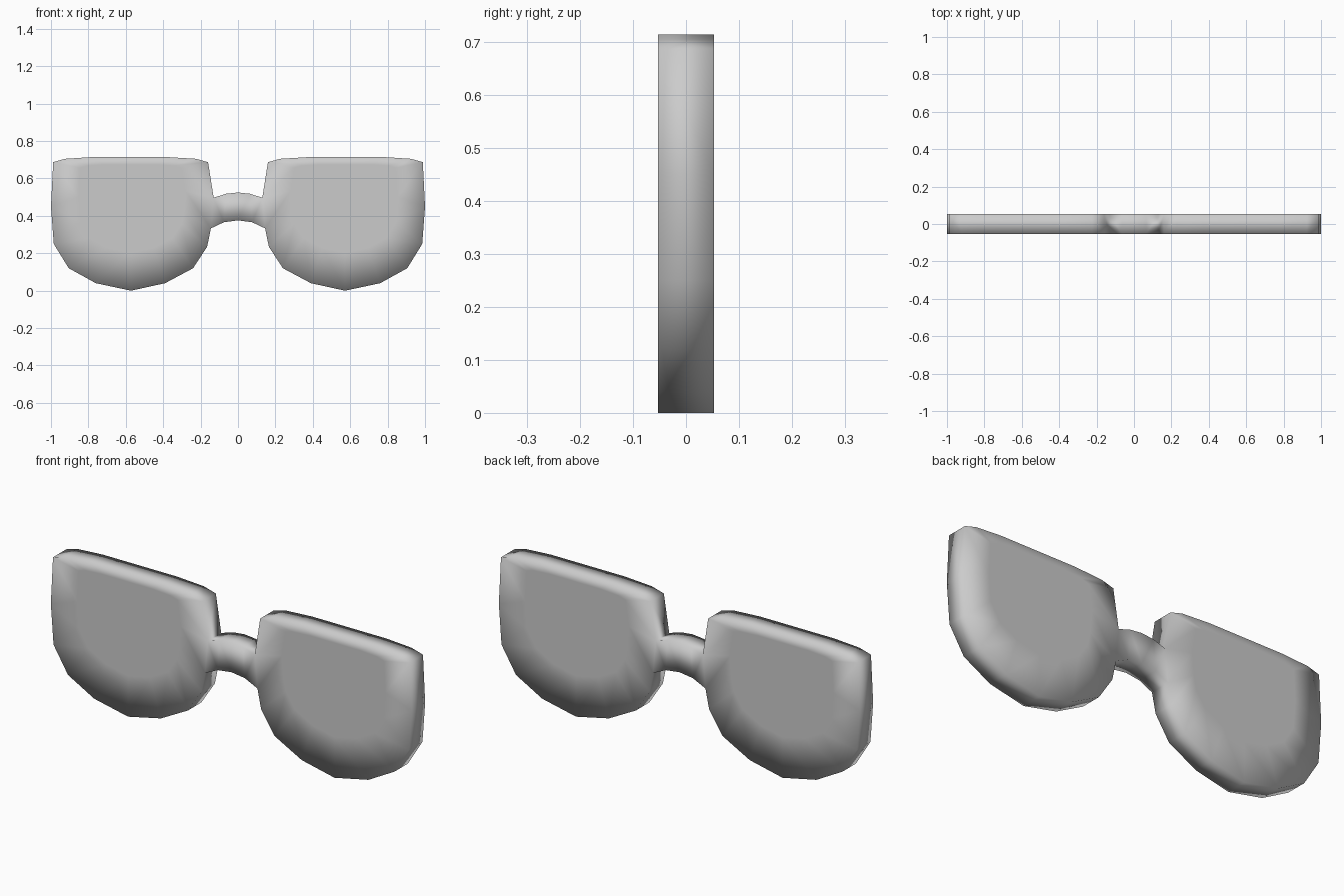
import bpy, bmesh
from mathutils import Vector

if "Cube" in bpy.data.objects:
    bpy.data.objects.remove(bpy.data.objects["Cube"])

HALF = 0.053                      # half thickness front to back
CENTRE, INNER = Vector((0.57, 0.60)), 0.66

# Right lens outline (x, z); the last point and the first point hold the bridge
lens = [(0.13, 0.497), (0.16, 0.687), (0.225, 0.705), (0.375, 0.714),
        (0.785, 0.714), (0.925, 0.705), (0.988, 0.687), (1.0, 0.45),
        (0.985, 0.25), (0.905, 0.12), (0.76, 0.04), (0.572, 0.0),
        (0.39, 0.04), (0.24, 0.12), (0.165, 0.235), (0.145, 0.333)]
# Bridge top and bottom, from the lens towards the middle
bridge_top = [(0.065, 0.518), (0.0, 0.525)]
bridge_bottom = [(0.075, 0.366), (0.0, 0.376)]

bm = bmesh.new()


def row(points, y):
    return [bm.verts.new((x, y, z)) for x, z in points]


inner = [CENTRE + (Vector(p) - CENTRE) * INNER for p in lens]
n = len(lens)
edges = []
for y in (-HALF, HALF):
    rim, core = row(lens, y), row(inner, y)
    # Lens face: flat middle with a ring of quads around it
    bm.faces.new(core)
    for i in range(n):
        j = (i + 1) % n
        bm.faces.new((rim[i], rim[j], core[j], core[i]))
    # Bridge face
    top = [rim[0]] + row(bridge_top, y)
    bottom = [rim[-1]] + row(bridge_bottom, y)
    for i in range(2):
        bm.faces.new((top[i], top[i + 1], bottom[i + 1], bottom[i]))
    # Open outline from the middle of the bridge around the lens and back
    edges.append(top[:0:-1] + rim + bottom[1:])

# Side walls
front, back = edges
for i in range(len(front) - 1):
    bm.faces.new((front[i], front[i + 1], back[i + 1], back[i]))
bmesh.ops.recalc_face_normals(bm, faces=bm.faces)
for f in bm.faces:
    f.smooth = True

mesh = bpy.data.meshes.new("lenses_and_bridge")
bm.to_mesh(mesh)
bm.free()
obj = bpy.data.objects.new("lenses_and_bridge", mesh)
bpy.context.collection.objects.link(obj)

# Left half
mirror = obj.modifiers.new("mirror", 'MIRROR')
mirror.use_clip = True
